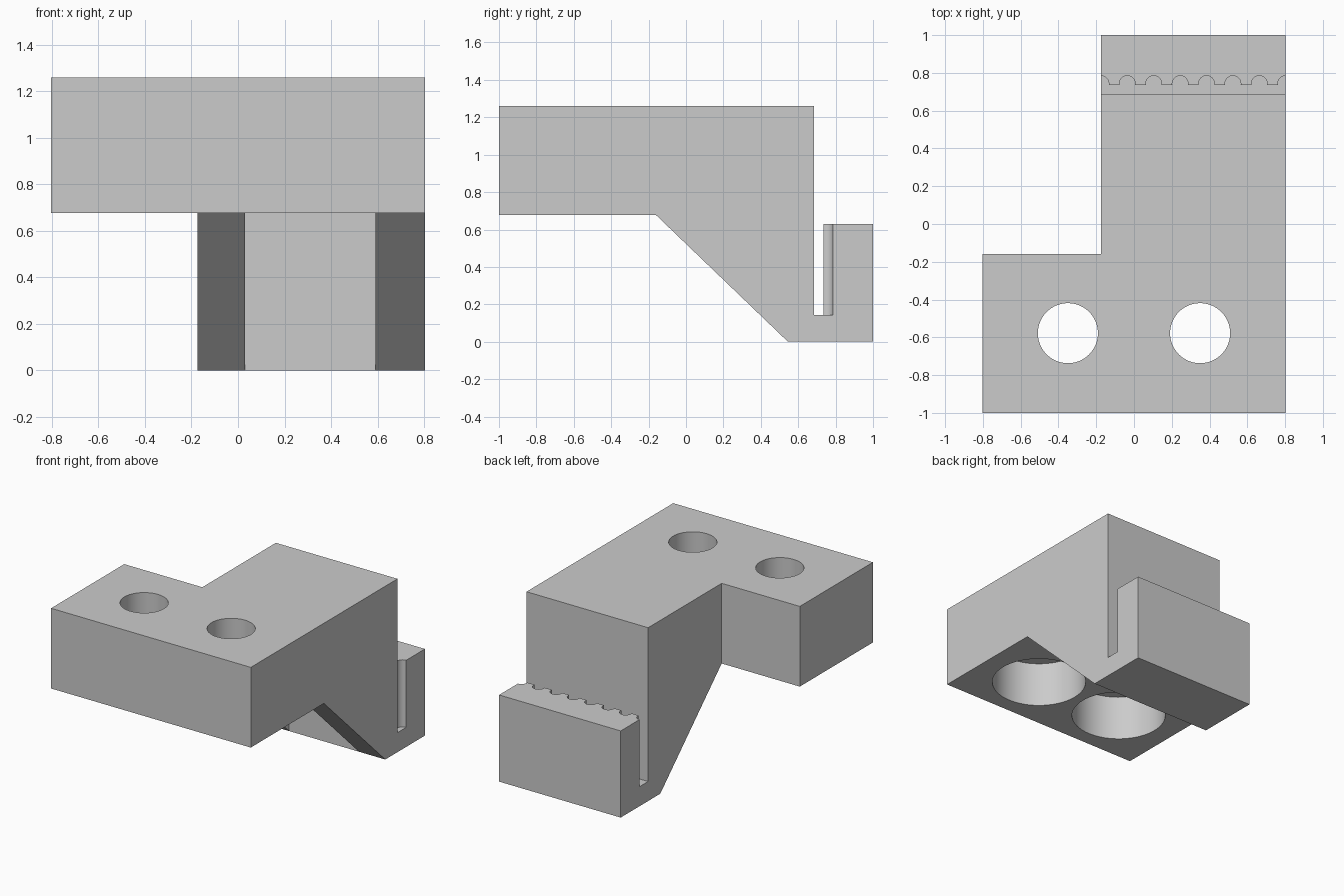
import bpy, bmesh, math
from mathutils import Matrix, Vector

cube = bpy.data.objects.get("Cube")
if cube:
    bpy.data.objects.remove(cube, do_unlink=True)

# Main dimensions
HALF_W, ARM_LEFT = 0.803, -0.175
TOP, UNDER = 1.26, 0.677
SLOPE_TOP, SLOPE_FOOT = -0.16, 0.545
SLOT_FRONT, SLOT_BACK, SLOT_FLOOR = 0.685, 0.735, 0.142
CLAMP_TOP = 0.63

grey = bpy.data.materials.new("plain_grey")
grey.use_nodes = True
colour = (0.6, 0.6, 0.6, 1)
grey.diffuse_color = colour
grey.node_tree.nodes["Principled BSDF"].inputs["Base Color"].default_value = colour


def finish(name, bm):
    bmesh.ops.recalc_face_normals(bm, faces=bm.faces)
    mesh = bpy.data.meshes.new(name)
    bm.to_mesh(mesh)
    bm.free()
    mesh.materials.append(grey)
    obj = bpy.data.objects.new(name, mesh)
    bpy.context.collection.objects.link(obj)
    return obj


def side_prism(name, profile, x0, x1):
    """Extrude a (y, z) profile from x0 to x1."""
    bm = bmesh.new()
    face = bm.faces.new([bm.verts.new((x0, y, z)) for y, z in profile])
    new = bmesh.ops.extrude_face_region(bm, geom=[face])["geom"]
    verts = [v for v in new if isinstance(v, bmesh.types.BMVert)]
    bmesh.ops.translate(bm, verts=verts, vec=Vector((x1 - x0, 0, 0)))
    return finish(name, bm)


def cylinders(name, centres, radius, z0, z1, sides):
    """Upright cylinders in one object."""
    bm = bmesh.new()
    for x, y in centres:
        bmesh.ops.create_cone(bm, cap_ends=True, segments=sides, radius1=radius,
                              radius2=radius, depth=z1 - z0,
                              matrix=Matrix.Translation((x, y, (z0 + z1) / 2)))
    return finish(name, bm)


def cut(target, cutter):
    cutter.hide_render = True
    mod = target.modifiers.new(cutter.name, "BOOLEAN")
    mod.operation, mod.solver, mod.object = "DIFFERENCE", "EXACT", cutter
    bpy.context.view_layer.objects.active = target
    bpy.ops.object.modifier_apply(modifier=mod.name)
    bpy.data.objects.remove(cutter, do_unlink=True)


# Bracket body: plate, sloped arm, belt slot and upright clamp wall
body = side_prism("belt_clamp_bracket", [
    (-1, UNDER), (SLOPE_TOP, UNDER), (SLOPE_FOOT, 0), (1, 0), (1, CLAMP_TOP),
    (SLOT_BACK, CLAMP_TOP), (SLOT_BACK, SLOT_FLOOR), (SLOT_FRONT, SLOT_FLOOR),
    (SLOT_FRONT, TOP), (-1, TOP)], -HALF_W, HALF_W)

# Open corner beside the arm
cut(body, side_prism("corner_cutter", [
    (SLOPE_TOP, -1), (2, -1), (2, 2), (SLOPE_TOP, 2)], -2, ARM_LEFT))

# Channel between the two sloped ribs
cut(body, side_prism("channel_cutter", [
    (SLOPE_TOP, UNDER), (SLOPE_TOP, -1), (SLOPE_FOOT, -1), (SLOPE_FOOT, UNDER)],
    0.03, 0.592))

# Screw holes with wide recesses from below
holes = [(-0.35, -0.578), (0.35, -0.578)]
cut(body, cylinders("recess_cutter", holes, 0.314, 0.5, 1.0, 64))
cut(body, cylinders("hole_cutter", holes, 0.159, 0.9, 1.5, 64))

# Rounded belt-tooth grooves in the clamp wall
pitch = (HALF_W - ARM_LEFT) / 7
grooves = [(ARM_LEFT + pitch * i, 0.743) for i in range(8)]
cut(body, cylinders("groove_cutter", grooves, 0.042, SLOT_FLOOR, 0.9, 32))

# Smooth round walls, sharp edges
bpy.ops.object.select_all(action="DESELECT")
body.select_set(True)
bpy.context.view_layer.objects.active = body
bpy.ops.object.shade_smooth_by_angle(angle=math.radians(30))
